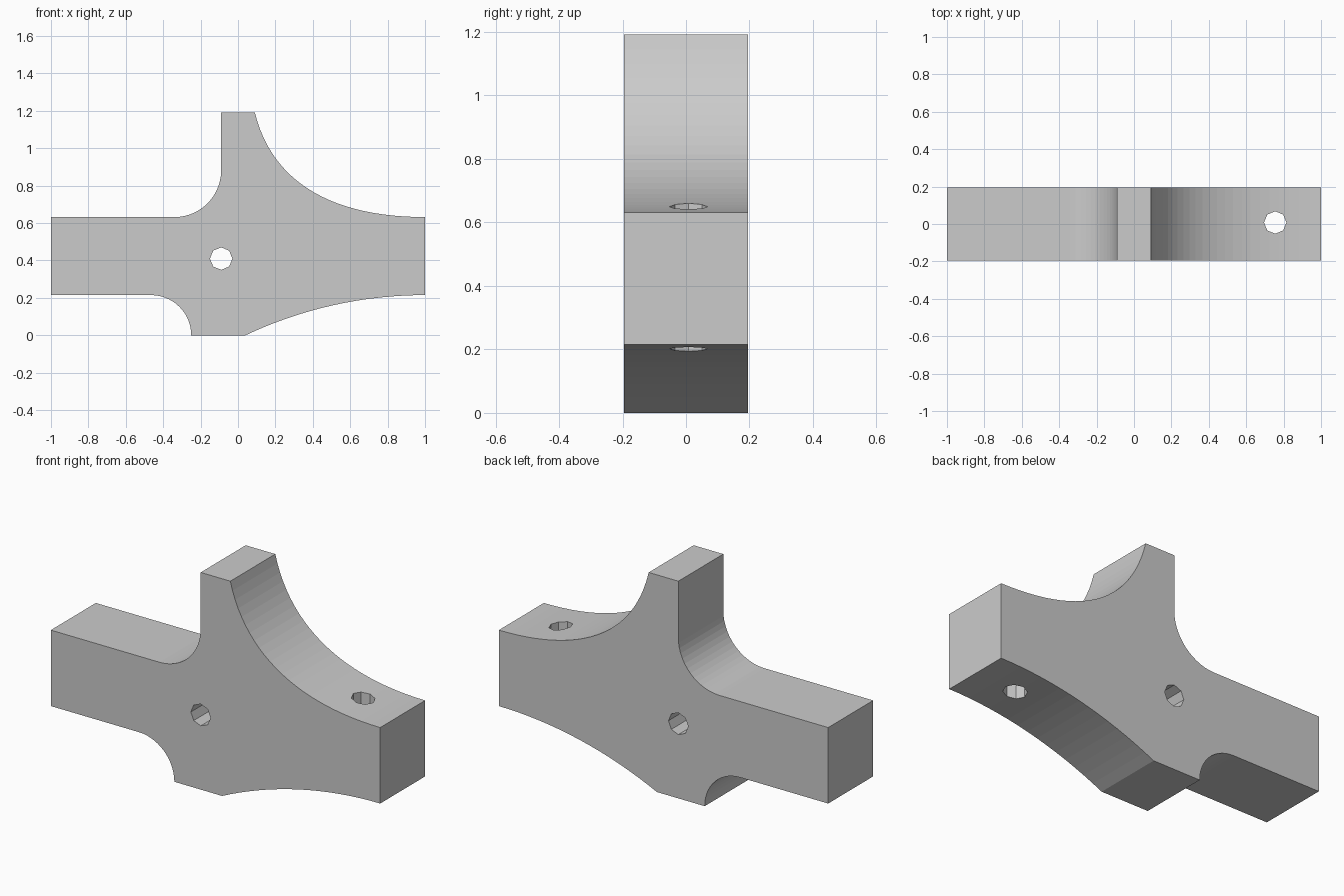
import bpy, bmesh
from math import sin, cos, pi, radians
from mathutils import Vector

if "Cube" in bpy.data.objects:
    bpy.data.objects.remove(bpy.data.objects["Cube"])

HALF_DEPTH = 0.195


def arc(cx, cz, rad, a0, a1, n):
    return [(cx + rad * cos(radians(a0 + (a1 - a0) * i / n)),
             cz + rad * sin(radians(a0 + (a1 - a0) * i / n))) for i in range(n + 1)]


def bezier(p0, p1, p2, p3, n):
    p = [Vector(v) for v in (p0, p1, p2, p3)]
    out = []
    for i in range(n + 1):
        t = i / n
        s = 1 - t
        out.append(tuple(p[0] * s**3 + p[1] * 3 * s * s * t + p[2] * 3 * s * t * t + p[3] * t**3))
    return out


def extrude_profile(name, points, half):
    bm = bmesh.new()
    face = bm.faces.new([bm.verts.new((x, -half, z)) for x, z in points])
    ext = bmesh.ops.extrude_face_region(bm, geom=[face])
    verts = [v for v in ext["geom"] if isinstance(v, bmesh.types.BMVert)]
    bmesh.ops.translate(bm, verts=verts, vec=(0, 2 * half, 0))
    bmesh.ops.recalc_face_normals(bm, faces=bm.faces)
    mesh = bpy.data.meshes.new(name)
    bm.to_mesh(mesh)
    bm.free()
    obj = bpy.data.objects.new(name, mesh)
    bpy.context.collection.objects.link(obj)
    return obj


def drill(target, name, location, rotation):
    bpy.ops.mesh.primitive_cylinder_add(vertices=8, radius=0.06, depth=3,
                                        location=location, rotation=rotation)
    cutter = bpy.context.object
    cutter.name = name
    mod = target.modifiers.new(name, 'BOOLEAN')
    mod.object = cutter
    mod.solver = 'EXACT'
    bpy.context.view_layer.objects.active = target
    bpy.ops.object.modifier_apply(modifier=name)
    bpy.data.objects.remove(cutter, do_unlink=True)


# Bracket outline, counter-clockwise from the lower left arm
profile = [(-1, 0.215)]
profile += arc(-0.465, 0, 0.215, 90, 0, 14)                 # lower left cove
R = 2.25
a = 90 + 25.26
profile += arc(1, 0.215 - R, R, a, 90, 16)                  # lower right sweep
profile += bezier((1, 0.632), (0.53, 0.632), (0.185, 0.80), (0.09, 1.192), 24)  # upper right sweep
profile += [(-0.09, 1.192)]
profile += arc(-0.34, 0.882, 0.25, 0, -90, 14)              # upper left fillet
profile += [(-1, 0.632)]
bracket = extrude_profile("bracket_body", profile, HALF_DEPTH)

# Bolt holes
drill(bracket, "centre_hole", (-0.09, 0, 0.41), (pi / 2, 0, 0))
drill(bracket, "arm_hole", (0.755, 0.008, 0.4), (0, 0, 0))
